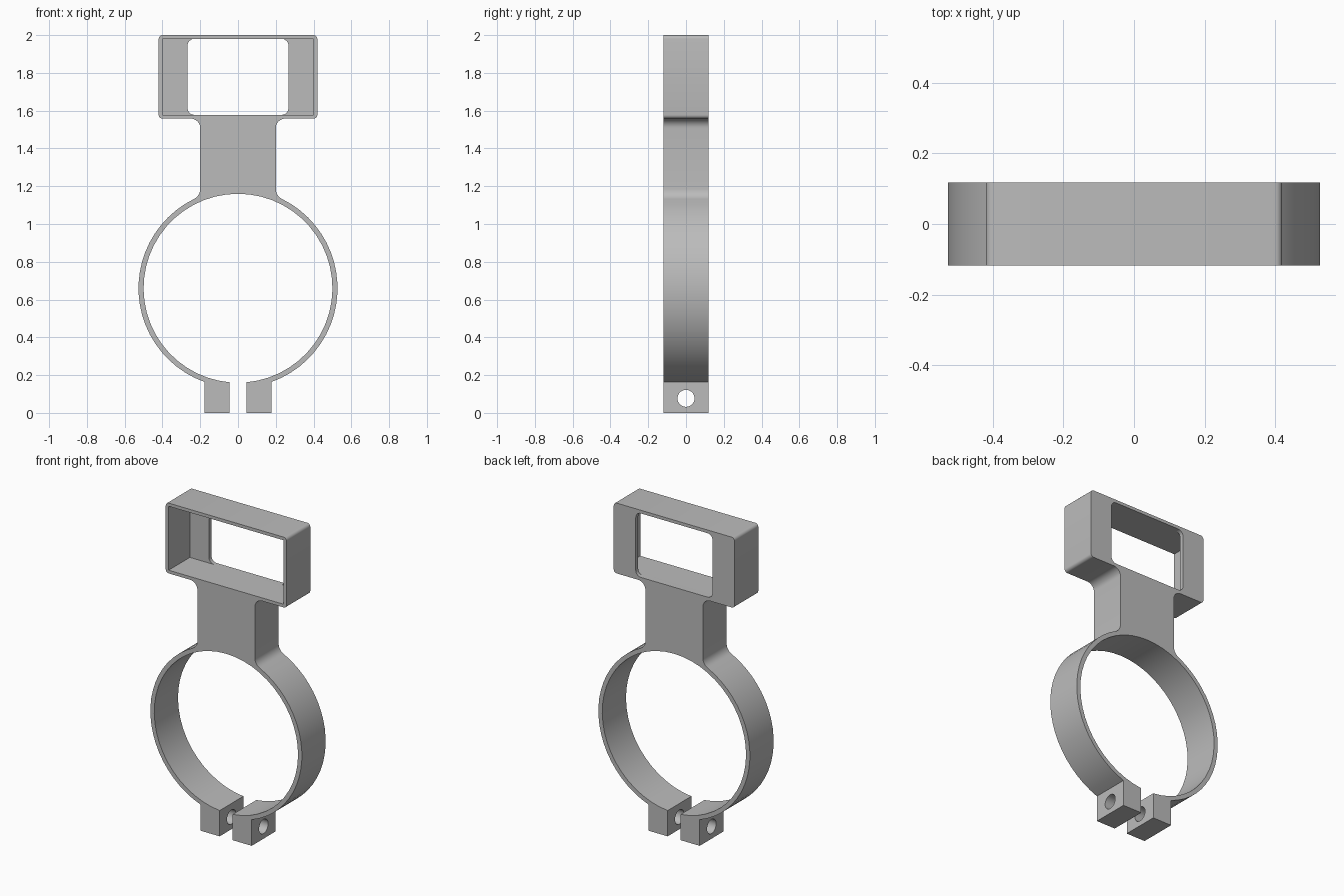
import bpy
import bmesh
from math import sin, cos, pi, sqrt, atan2, asin, acos

cube = bpy.data.objects.get("Cube")
if cube:
    bpy.data.objects.remove(cube, do_unlink=True)

DEPTH = 0.236
RING_Z, R_IN, R_OUT = 0.66, 0.5, 0.527
GAP, TAB = 0.045, 0.178
NECK, FILLET = 0.2, 0.06
BOX_X, BOX_LOW, BOX_TOP = 0.42, 1.558, 2.0
WALL, BACK_WALL = 0.02, 0.025

grey = bpy.data.materials.new("plain grey")
grey.use_nodes = True
colour = (0.5, 0.5, 0.5, 1)
grey.diffuse_color = colour
grey.node_tree.nodes["Principled BSDF"].inputs["Base Color"].default_value = colour


def arc(cx, cz, r, start, end, steps):
    """Points on an arc, angles counted from +x towards +z."""
    angles = [start + (end - start) * i / steps for i in range(steps + 1)]
    return [(cx + r * cos(a), cz + r * sin(a)) for a in angles]


def rounded_rect(x, low, top, r, steps=6):
    pts = []
    for i, (sx, cz) in enumerate([(1, top - r), (-1, top - r), (-1, low + r), (1, low + r)]):
        pts += arc(sx * (x - r), cz, r, i * pi / 2, (i + 1) * pi / 2, steps)
    return pts


def extrude(name, points, y0, y1):
    """Solid made by sweeping an xz outline from y0 to y1."""
    bm = bmesh.new()
    face = bm.faces.new([bm.verts.new((x, y0, z)) for x, z in points])
    swept = bmesh.ops.extrude_face_region(bm, geom=[face])["geom"]
    moved = [v for v in swept if isinstance(v, bmesh.types.BMVert)]
    bmesh.ops.translate(bm, verts=moved, vec=(0, y1 - y0, 0))
    bmesh.ops.recalc_face_normals(bm, faces=bm.faces)
    mesh = bpy.data.meshes.new(name)
    bm.to_mesh(mesh)
    bm.free()
    mesh.materials.append(grey)
    obj = bpy.data.objects.new(name, mesh)
    bpy.context.collection.objects.link(obj)
    return obj


def cut(target, cutter):
    cutter.hide_render = True
    mod = target.modifiers.new("cut", "BOOLEAN")
    mod.operation, mod.solver, mod.object = "DIFFERENCE", "EXACT", cutter
    bpy.context.view_layer.objects.active = target
    bpy.ops.object.modifier_apply(modifier=mod.name)
    bpy.data.objects.remove(cutter, do_unlink=True)


# Half outline: ring bore, clamp tab, ring outside, neck fillets, box side
fx = NECK + FILLET
fz = RING_Z + sqrt((R_OUT + FILLET) ** 2 - fx ** 2)
ring_end = atan2(fz - RING_Z, fx)
half = arc(0, RING_Z, R_IN, pi / 2, -acos(GAP / R_IN), 25)
half += [(GAP, 0), (TAB, 0)]
half += arc(0, RING_Z, R_OUT, -acos(TAB / R_OUT), ring_end, 22)
half += arc(fx, fz, FILLET, pi + ring_end, pi, 6)[1:]
half += arc(NECK + 0.05, BOX_LOW - 0.05, 0.05, pi, pi / 2, 8)
half += arc(BOX_X - WALL, BOX_LOW + WALL, WALL, -pi / 2, 0, 5)
half += arc(BOX_X - WALL, BOX_TOP - WALL, WALL, 0, pi / 2, 5)
outline = half + [(-x, z) for x, z in reversed(half[1:])]
holder = extrude("clamp_holder", outline, -DEPTH / 2, DEPTH / 2)

# Box cavity open at the front, with a rounded window in the back wall
low, top, back = BOX_LOW + WALL, BOX_TOP - WALL, DEPTH / 2 - BACK_WALL
inner = BOX_X - WALL
cavity = [(-inner, low), (inner, low), (inner, top), (-inner, top)]
cut(holder, extrude("cavity_cutter", cavity, -DEPTH, back))
cut(holder, extrude("window_cutter", rounded_rect(0.267, low, top, 0.035), back - 0.02, DEPTH))

# Bolt hole through both clamp tabs
bpy.ops.mesh.primitive_cylinder_add(vertices=32, radius=0.045, depth=1,
                                    location=(0, 0, 0.077), rotation=(0, pi / 2, 0))
bolt = bpy.context.object
bolt.name = "bolt_hole_cutter"
bolt.data.materials.append(grey)
cut(holder, bolt)

bpy.ops.object.select_all(action="DESELECT")
holder.select_set(True)
bpy.context.view_layer.objects.active = holder
bpy.ops.object.shade_smooth_by_angle(angle=pi / 6)
